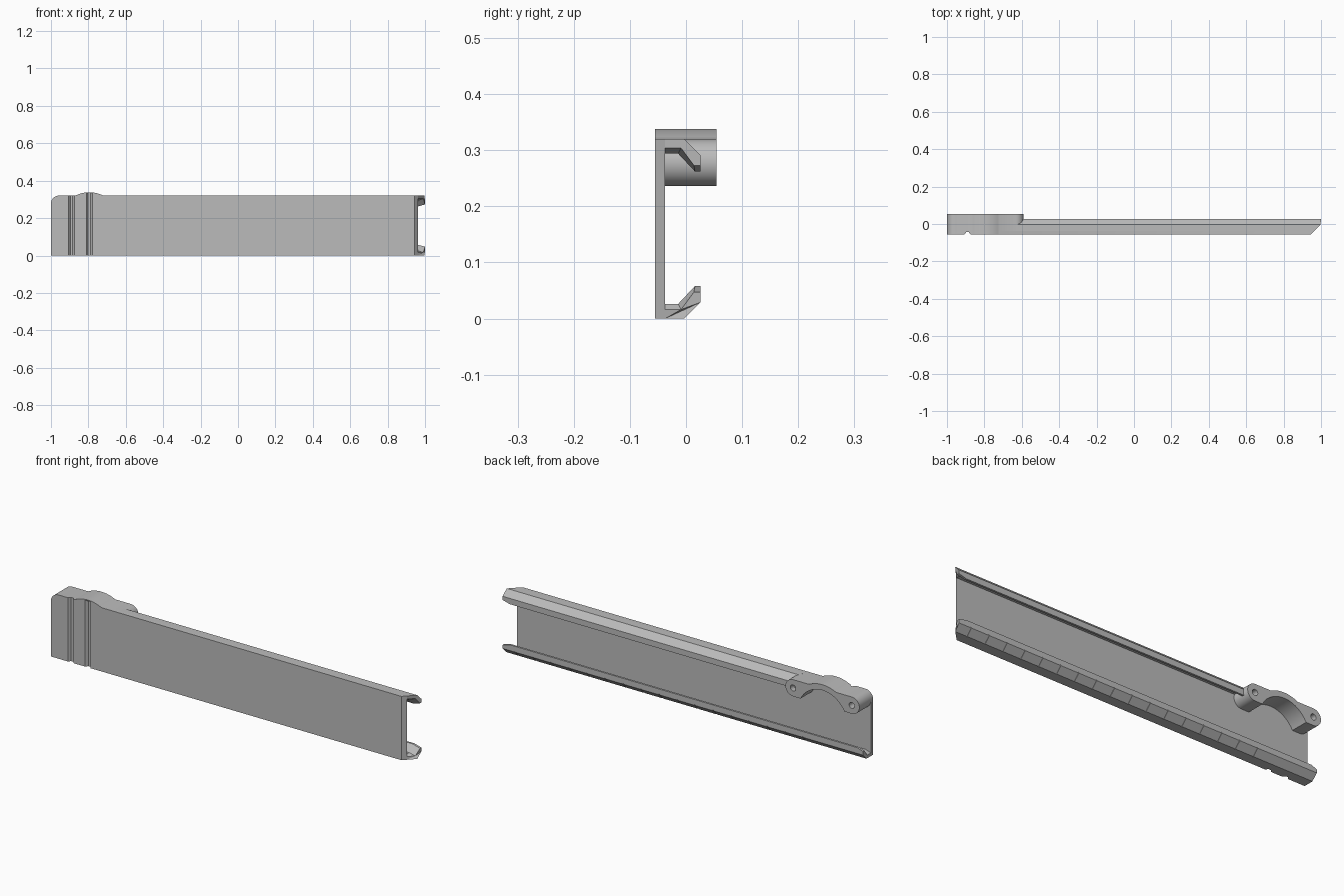
import bpy, bmesh
from math import sin, cos, radians, pi

cube = bpy.data.objects.get("Cube")
if cube:
    bpy.data.objects.remove(cube)

grey = bpy.data.materials.new("plain grey")
grey.use_nodes = True
grey.diffuse_color = (0.5, 0.5, 0.5, 1)
grey.node_tree.nodes["Principled BSDF"].inputs["Base Color"].default_value = (0.5, 0.5, 0.5, 1)

HEIGHT = 0.32
FRONT, INNER, BACK = -0.055, -0.037, 0.054
ARCH_X, ARCH_Z, ARCH_OUT, ARCH_IN = -0.795, 0.173, 0.165, 0.137
EAR_Z, EAR_R, EAR_DX = 0.278, 0.042, 0.163


def loft(name, groups):
    """Skin each group of matching rings, with a cap on both ends."""
    bm = bmesh.new()
    for rings in groups:
        rows = [[bm.verts.new(p) for p in ring] for ring in rings]
        n = len(rows[0])
        for a, b in zip(rows, rows[1:]):
            for i in range(n):
                j = (i + 1) % n
                bm.faces.new((a[i], a[j], b[j], b[i]))
        bm.faces.new(rows[0])
        bm.faces.new(rows[-1][::-1])
    bmesh.ops.recalc_face_normals(bm, faces=bm.faces)
    mesh = bpy.data.meshes.new(name)
    bm.to_mesh(mesh)
    bm.free()
    mesh.materials.append(grey)
    obj = bpy.data.objects.new(name, mesh)
    bpy.context.collection.objects.link(obj)
    return obj


def arc(cx, cz, r, start, end, steps=16):
    return [(cx + r * cos(radians(start + (end - start) * i / steps)),
             cz + r * sin(radians(start + (end - start) * i / steps)))
            for i in range(steps + 1)]


def along_y(profile, y0, y1):
    return [[(x, y, z) for x, z in profile] for y in (y0, y1)]


def mitre(x, y):
    """End of the rail is cut at 45 degrees towards the front."""
    return min(x, 1 + min(y, 0))


def carve(obj, cutter):
    cutter.hide_render = True
    mod = obj.modifiers.new("cut", "BOOLEAN")
    mod.operation, mod.solver, mod.object = "DIFFERENCE", "EXACT", cutter
    graph = bpy.context.evaluated_depsgraph_get()
    mesh = bpy.data.meshes.new_from_object(obj.evaluated_get(graph))
    obj.modifiers.clear()
    obj.data = mesh
    bpy.data.objects.remove(cutter)


def smooth(obj):
    bpy.ops.object.select_all(action="DESELECT")
    obj.select_set(True)
    bpy.context.view_layer.objects.active = obj
    bpy.ops.object.shade_smooth_by_angle(angle=radians(30))


# Top edge shared by the plate and the clamp: raised arch, then rounded corner
top_edge = (arc(ARCH_X, ARCH_Z, ARCH_OUT, 63, 117)
            + arc(ARCH_X - EAR_DX, EAR_Z, EAR_R, 90, 180, 10))

# Face plate with mitred right end
outline = [(-1, 0), (1, 0), (1, HEIGHT)] + top_edge
plate = loft("face_plate", [[[(mitre(x, y), y, z) for x, y, z in ring]
                             for ring in along_y(outline, FRONT, INNER)]])


# Two upright grooves on the front; the second stops below the arch top
def groove(x, top):
    shape = [(-0.016, -0.06), (-0.016, FRONT), (-0.006, -0.043),
             (0.006, -0.043), (0.016, FRONT), (0.016, -0.06)]
    return [[(x + dx, y, z) for dx, y in shape] for z in (-0.1, top)]


carve(plate, loft("groove_cutter", [groove(-0.89, 0.5), groove(-0.795, 0.333)]))
smooth(plate)

# Hooked lips: the inner faces thin out to a flared lead-in at the open ends
OUTER = [(INNER, 0), (-0.003, 0), (0.026, 0.029)]
FULL = OUTER + [(0.026, 0.058), (0.016, 0.058), (-0.014, 0.026), (INNER, 0.026)]
THIN = OUTER + [(0.026, 0.047), (0.014, 0.047), (-0.009, 0.016), (INNER, 0.016)]


def lip(name, stations, flip):
    rings = [[(mitre(x, y), y, HEIGHT - z if flip else z) for y, z in section]
             for x, section in stations]
    return loft(name, [rings])


lip("top_lip", [(-0.63, FULL), (0.96, FULL), (1, THIN)], True)
bottom = lip("bottom_lip", [(-1, THIN), (-0.97, FULL), (0.96, FULL), (1, THIN)], False)

# Fine scale marks across the sloping underside of the bottom lip
mark = [(-0.004, -0.004), (0.030, 0.030), (0.027, 0.033), (-0.007, -0.001)]
carve(bottom, loft("mark_cutter", [
    [[(0.93 - 0.1 * i + w, y, z) for y, z in mark] for w in (0, 0.005)]
    for i in range(17)]))

# Half clamp with rounded ears behind the plate
clamp_outline = (arc(ARCH_X + EAR_DX, EAR_Z, EAR_R, -90, 90)
                 + top_edge
                 + arc(ARCH_X - EAR_DX, EAR_Z, EAR_R, 189, 270, 8)
                 + arc(ARCH_X, ARCH_Z, ARCH_IN, 152.6, 27.4, 28))
clamp = loft("tube_clamp", [along_y(clamp_outline, INNER, BACK)])

# Screw holes in both ears
carve(clamp, loft("hole_cutter", [
    along_y(arc(ARCH_X + side * EAR_DX, EAR_Z, 0.015, 0, 345, 23), INNER + 0.005, BACK + 0.05)
    for side in (-1, 1)]))
smooth(clamp)
